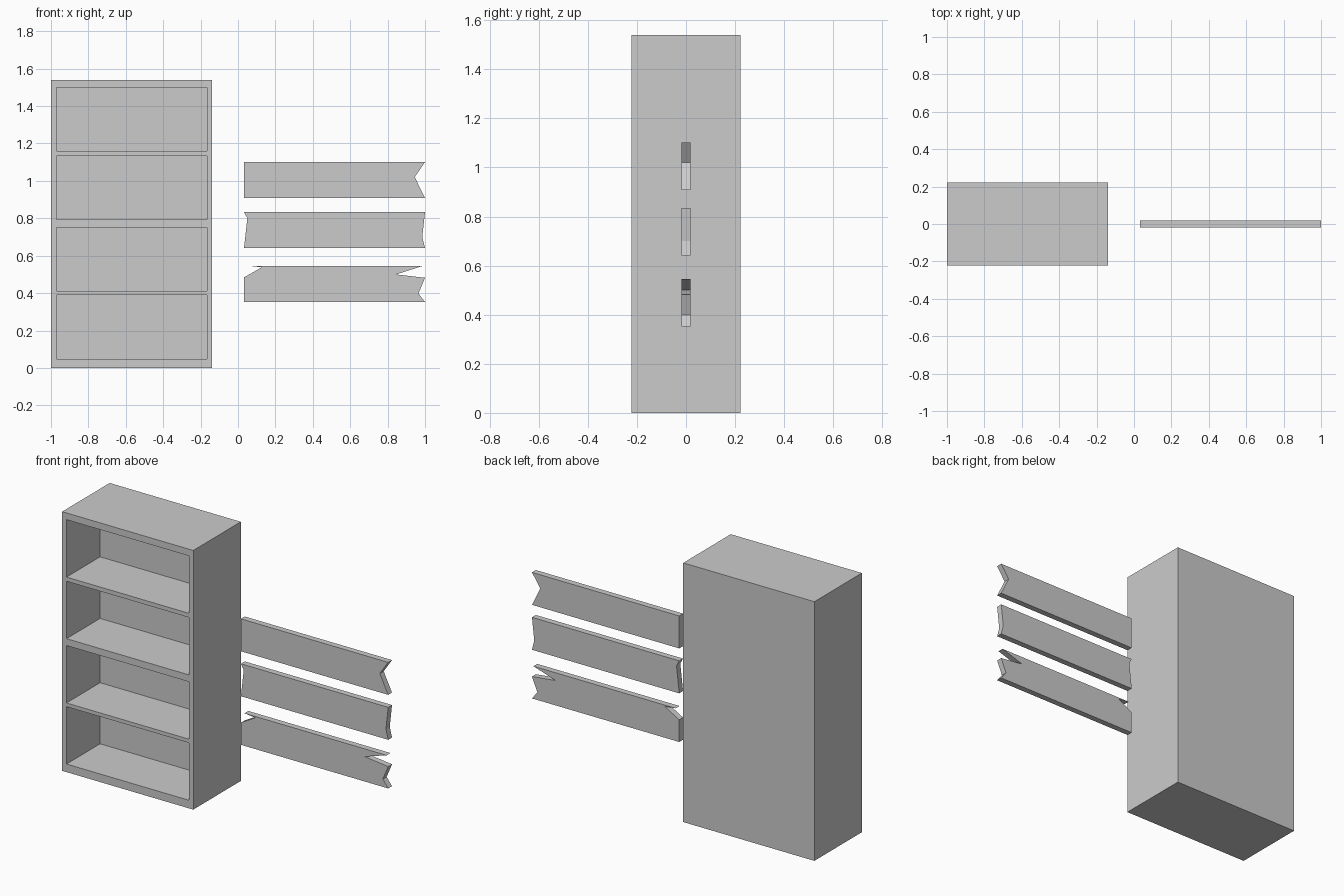
import bpy, bmesh

if "Cube" in bpy.data.objects:
    bpy.data.objects.remove(bpy.data.objects["Cube"])


def finish(name, bm):
    bmesh.ops.recalc_face_normals(bm, faces=bm.faces)
    mesh = bpy.data.meshes.new(name)
    bm.to_mesh(mesh)
    bm.free()
    obj = bpy.data.objects.new(name, mesh)
    bpy.context.collection.objects.link(obj)
    return obj


def prism(name, outline, y0, y1):
    """Extrude an x/z outline from y0 to y1."""
    bm = bmesh.new()
    face = bm.faces.new([bm.verts.new((x, y0, z)) for x, z in outline])
    ext = bmesh.ops.extrude_face_region(bm, geom=[face])
    moved = [v for v in ext["geom"] if isinstance(v, bmesh.types.BMVert)]
    bmesh.ops.translate(bm, verts=moved, vec=(0, y1 - y0, 0))
    return finish(name, bm)


def rect(x0, x1, z0, z1):
    return [(x0, z0), (x1, z0), (x1, z1), (x0, z1)]


# bookcase body with four pockets cut from the front
case = prism("bookcase", rect(-1.0, -0.138, 0, 1.54), -0.223, 0.223)
for i, z in enumerate((0.048, 0.411, 0.793, 1.159)):
    cutter = prism(f"shelf_cutter_{i + 1}", rect(-0.971, -0.165, z, z + 0.341), -0.4, 0.092)
    cutter.hide_render = True
    cutter.hide_viewport = True
    cutter.display_type = 'WIRE'
    mod = case.modifiers.new(f"shelf_{i + 1}", 'BOOLEAN')
    mod.operation = 'DIFFERENCE'
    mod.solver = 'EXACT'
    mod.object = cutter

# bake the cuts and drop the cutters
bpy.context.view_layer.update()
deps = bpy.context.evaluated_depsgraph_get()
baked = bpy.data.meshes.new_from_object(case.evaluated_get(deps))
case.modifiers.clear()
case.data = baked
for obj in [o for o in bpy.data.objects if o.name.startswith("shelf_cutter")]:
    bpy.data.objects.remove(obj)

# loose planks with splintered ends
planks = {
    "plank_top": [(0.032, 0.908), (1, 0.908), (0.945, 1.02), (1, 1.101), (0.032, 1.101)],
    "plank_middle": [(0.032, 0.641), (1, 0.641), (0.985, 0.70), (1, 0.834),
                     (0.032, 0.834), (0.05, 0.80)],
    "plank_bottom": [(0.032, 0.352), (1, 0.352), (0.965, 0.398), (1, 0.482),
                     (0.845, 0.50), (0.99, 0.546), (0.055, 0.546), (0.127, 0.538),
                     (0.032, 0.484)],
}
for name, outline in planks.items():
    prism(name, outline, -0.018, 0.018)
